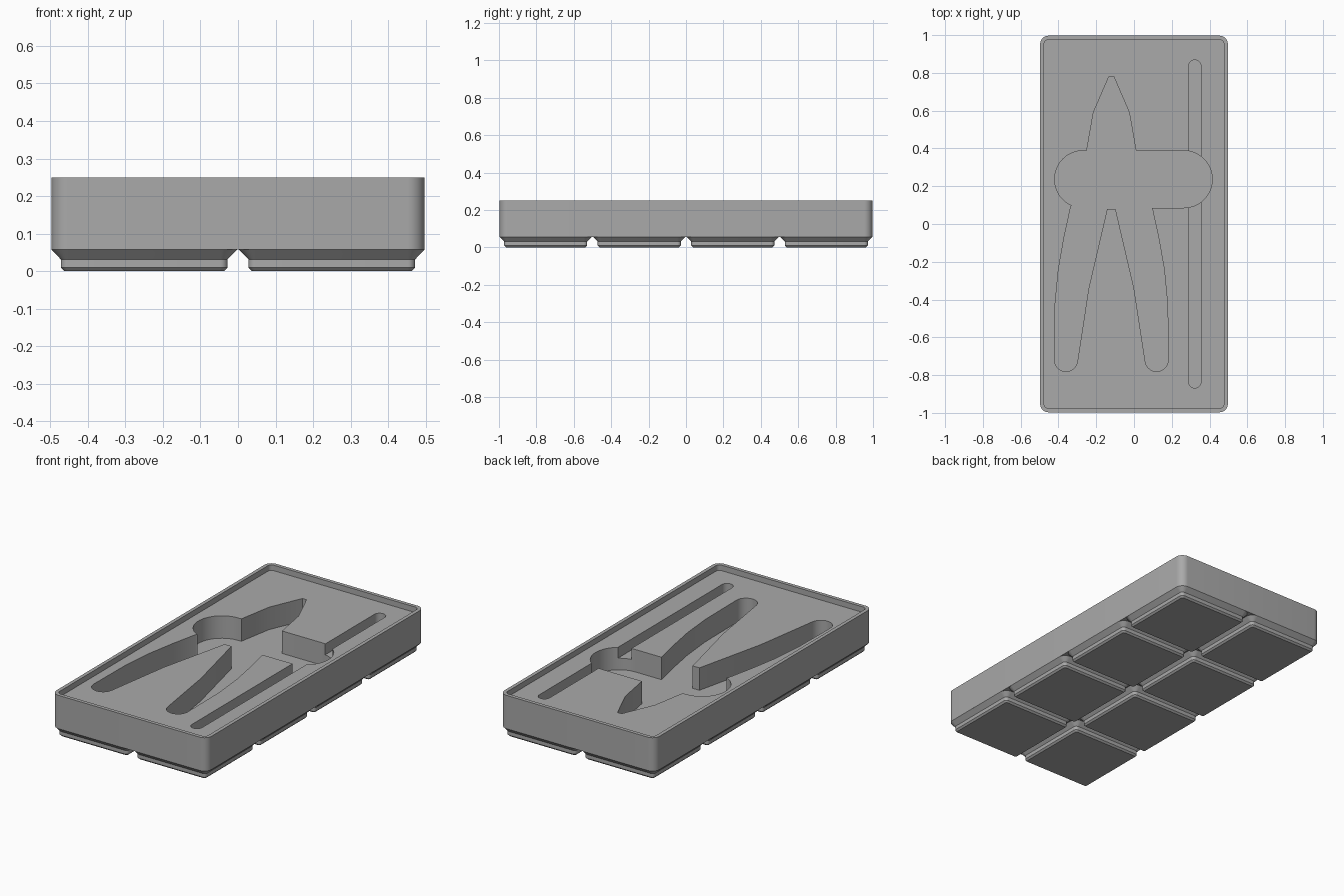
import bpy, bmesh
from math import pi, cos, sin

if "Cube" in bpy.data.objects:
    bpy.data.objects.remove(bpy.data.objects["Cube"], do_unlink=True)

grey = bpy.data.materials.new("plain grey")
grey.use_nodes = True
colour = (0.4, 0.4, 0.4, 1)
grey.diffuse_color = colour
grey.node_tree.nodes["Principled BSDF"].inputs["Base Color"].default_value = colour

TOP, FLOOR, BASE = 0.25, 0.218, 0.057


def arc(cx, cy, r, start, end, steps):
    angles = [start + (end - start) * i / steps for i in range(steps + 1)]
    return [(cx + r * cos(a), cy + r * sin(a)) for a in angles]


def rounded_rect(hx, hy, r, cx=0, cy=0, steps=8):
    pts = []
    for i, (sx, sy) in enumerate([(1, 1), (-1, 1), (-1, -1), (1, -1)]):
        pts += arc(cx + sx * (hx - r), cy + sy * (hy - r), r, i * pi / 2, (i + 1) * pi / 2, steps)
    return pts


def loft(name, rings):
    """Skin a closed solid through (outline, height) rings."""
    bm = bmesh.new()
    loops = [[bm.verts.new((x, y, z)) for x, y in pts] for pts, z in rings]
    for a, b in zip(loops, loops[1:]):
        for i in range(len(a)):
            j = (i + 1) % len(a)
            bm.faces.new((a[i], a[j], b[j], b[i]))
    bm.faces.new(loops[0][::-1])
    bm.faces.new(loops[-1])
    bmesh.ops.recalc_face_normals(bm, faces=bm.faces)
    mesh = bpy.data.meshes.new(name)
    bm.to_mesh(mesh)
    bm.free()
    mesh.materials.append(grey)
    obj = bpy.data.objects.new(name, mesh)
    bpy.context.collection.objects.link(obj)
    return obj


def select(obj):
    bpy.ops.object.select_all(action='DESELECT')
    obj.select_set(True)
    bpy.context.view_layer.objects.active = obj


def smooth(obj):
    select(obj)
    bpy.ops.object.shade_smooth_by_angle(angle=pi / 7)


def cut(obj, name, outline, bottom):
    """Sink a pocket of the given outline into the tray."""
    cutter = loft(name, [(outline, bottom), (outline, TOP + 0.1)])
    cutter.hide_render = True
    mod = obj.modifiers.new(name, 'BOOLEAN')
    mod.operation, mod.solver, mod.object = 'DIFFERENCE', 'EXACT', cutter
    select(obj)
    bpy.ops.object.modifier_apply(modifier=name)
    bpy.data.objects.remove(cutter, do_unlink=True)


# Tray body with a raised thin rim
outer = rounded_rect(0.497, 0.997, 0.045)
inner = rounded_rect(0.476, 0.976, 0.024)
tray = loft("tray", [(outer, BASE), (outer, TOP), (inner, TOP), (inner, FLOOR)])

# Tool pocket: half outline, mirrored about its own axis
axis = -0.12
half = [(0.013, 0.78), (0.095, 0.59), (0.13, 0.39), (0.14, 0.2), (0.215, 0.09), (0.25, -0.07),
        (0.28, -0.24), (0.298, -0.43)]
half += arc(0.24, -0.72, 0.061, 0, -pi + 0.15, 14)
half += [(0.12, -0.34), (0.022, 0.08)]
tool = [(axis + x, y) for x, y in half] + [(axis - x, y) for x, y in reversed(half)]
cut(tray, "tool_pocket", tool, 0.088)

# Finger recess across the tool, and the long narrow slot
cut(tray, "finger_recess", rounded_rect(0.417, 0.151, 0.15, -0.003, 0.237, 16), 0.088)
cut(tray, "narrow_slot", rounded_rect(0.033, 0.868, 0.0325, 0.322, 0, 8), 0.155)
smooth(tray)

# Stepped feet on a two by four grid
foot_profile = [(0.2125, 0.01, 0), (0.222, 0.019, 0.0095), (0.222, 0.019, 0.031), (0.247, 0.045, BASE)]
for col in range(2):
    for row in range(4):
        cx, cy = col * 0.5 - 0.25, row * 0.5 - 0.75
        foot = loft(f"foot_{col + 1}_{row + 1}",
                    [(rounded_rect(h, h, r, cx, cy), z) for h, r, z in foot_profile])
        smooth(foot)
